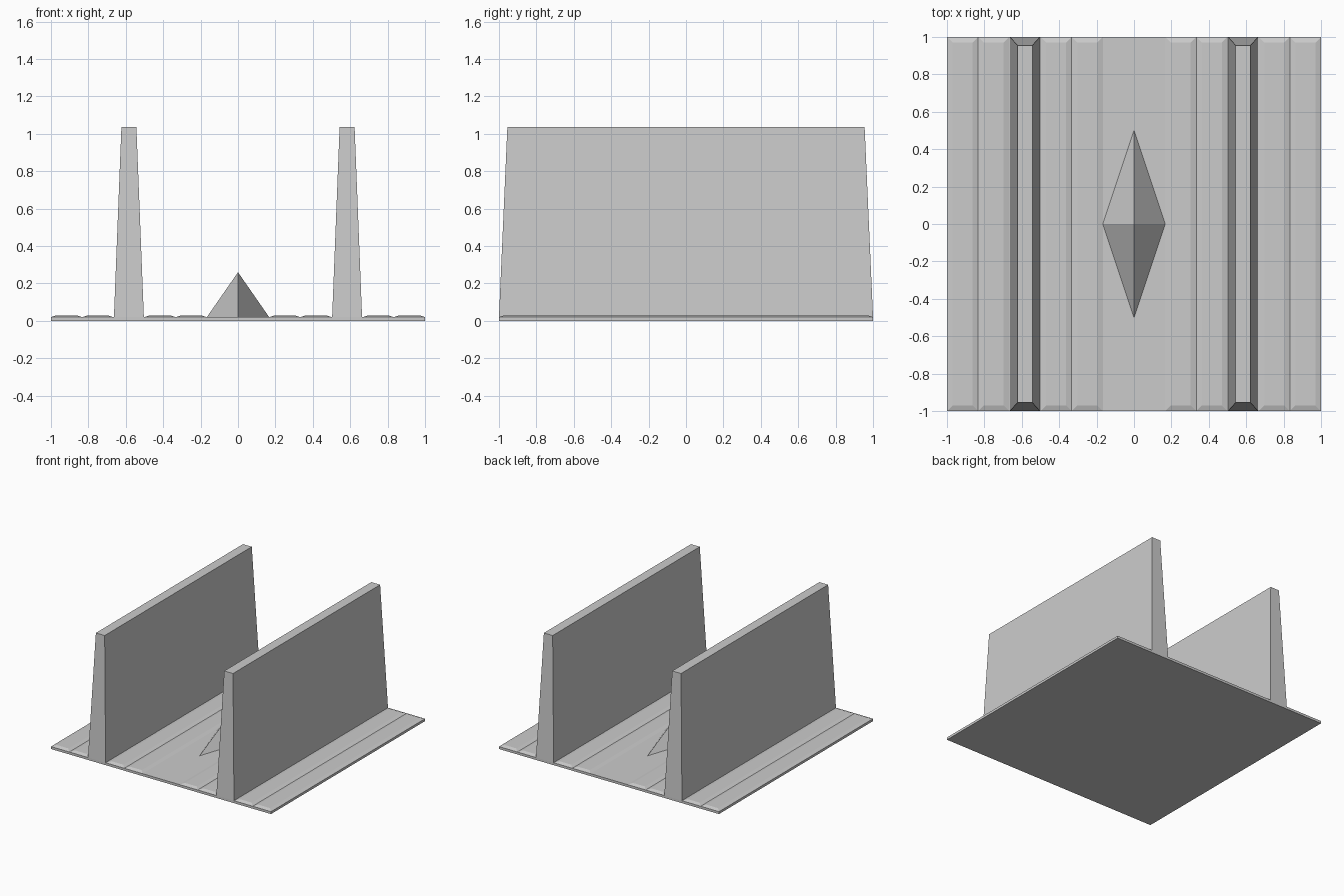
import bpy, bmesh
from mathutils import Vector

if "Cube" in bpy.data.objects:
    bpy.data.objects.remove(bpy.data.objects["Cube"])

S = 1 / 6   # width of one floor strip
Z = 0.02    # top of the base slab


def new_object(name, bm):
    bmesh.ops.recalc_face_normals(bm, faces=bm.faces)
    mesh = bpy.data.meshes.new(name)
    bm.to_mesh(mesh)
    bm.free()
    obj = bpy.data.objects.new(name, mesh)
    bpy.context.collection.objects.link(obj)
    return obj


def tapered_block(name, x, width, length, z0, z1, inset_x=0.0, inset_y=0.0):
    """Box centred on (x, 0) whose top is inset on all sides."""
    bm = bmesh.new()
    bmesh.ops.create_cube(bm, size=1)
    for v in bm.verts:
        top = v.co.z > 0
        w = width - 2 * inset_x * top
        l = length - 2 * inset_y * top
        v.co = Vector((x + v.co.x * w, v.co.y * l, z1 if top else z0))
    return new_object(name, bm)


# Base slab
tapered_block("base_slab", 0, 2, 2, 0, Z)

for side, s in (("left", -1), ("right", 1)):
    # Tall tapered wall
    tapered_block(f"{side}_wall", s * 3.5 * S, 0.16, 2, Z, 1.037, 0.04, 0.045)
    # Low bevelled strips on both sides of the wall
    for i in (1, 2, 4, 5):
        tapered_block(f"{side}_floor_strip_{i}", s * (i + 0.5) * S, S, 2,
                      Z, 0.03, 0.03, 0.03)

# Diamond pyramid in the middle of the channel
bm = bmesh.new()
bmesh.ops.create_cone(bm, cap_ends=True, segments=4, radius1=1, radius2=0, depth=1)
bmesh.ops.remove_doubles(bm, verts=bm.verts, dist=1e-4)
for v in bm.verts:
    v.co = Vector((v.co.x * S, v.co.y * 0.5, Z + (v.co.z + 0.5) * 0.24))
new_object("centre_pyramid", bm)
